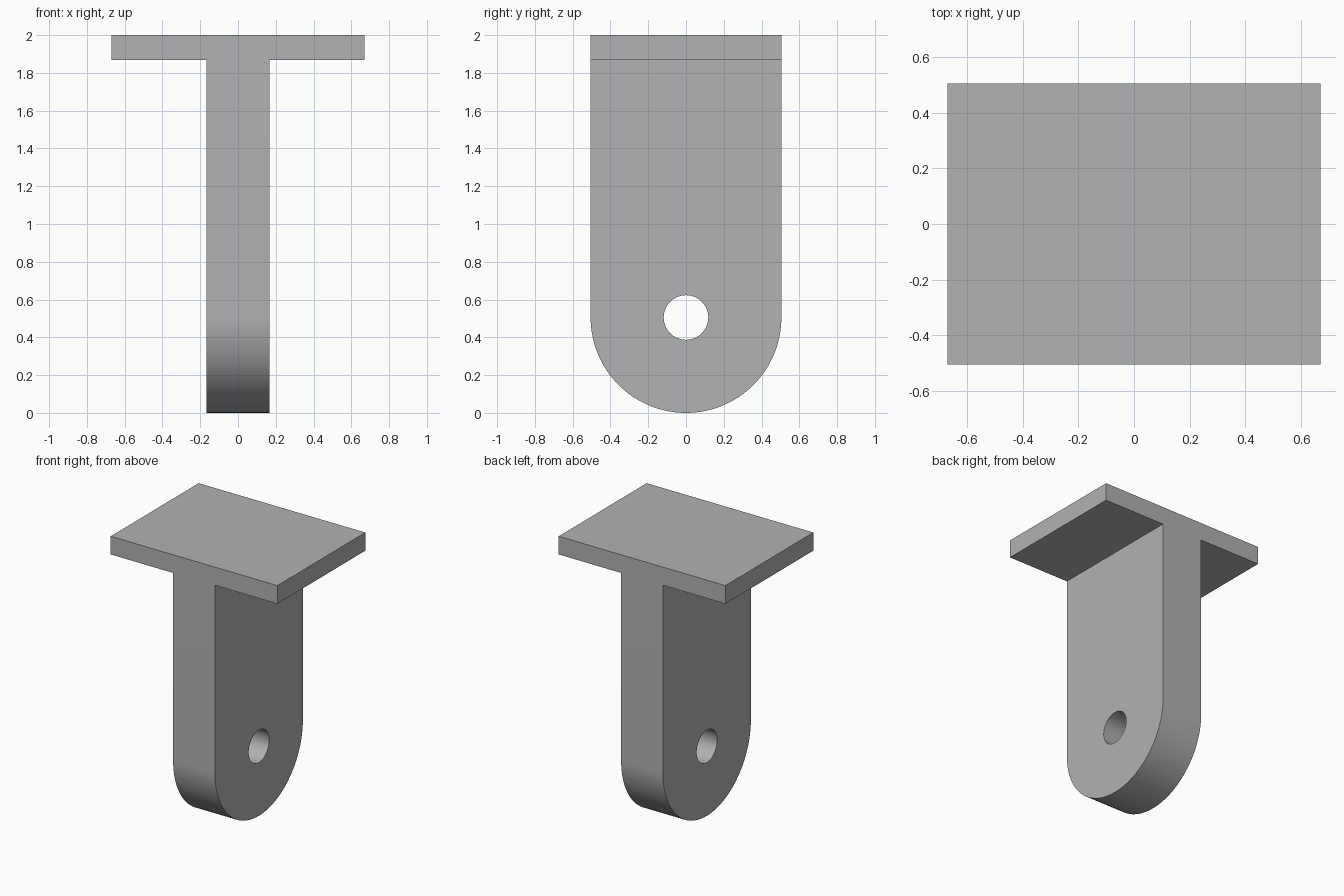
import bpy
import bmesh
import math
from mathutils import Matrix, Vector

if "Cube" in bpy.data.objects:
    bpy.data.objects.remove(bpy.data.objects["Cube"], do_unlink=True)

HALF_DEPTH = 0.505
PLATE_X, PLATE_Z = 0.67, 1.868
WEB_X, TOP = 0.168, 2.0
HOLE_R = 0.118

grey = bpy.data.materials.new("plain_grey")
grey.use_nodes = True
colour = (0.445, 0.445, 0.445, 1)
grey.diffuse_color = colour
grey.node_tree.nodes["Principled BSDF"].inputs["Base Color"].default_value = colour


def add_object(name, bm):
    bmesh.ops.recalc_face_normals(bm, faces=bm.faces)
    mesh = bpy.data.meshes.new(name)
    bm.to_mesh(mesh)
    bm.free()
    mesh.materials.append(grey)
    obj = bpy.data.objects.new(name, mesh)
    bpy.context.collection.objects.link(obj)
    return obj


# T-shaped profile, extruded from front to back
right = [(WEB_X, 0), (WEB_X, PLATE_Z), (PLATE_X, PLATE_Z), (PLATE_X, TOP)]
profile = right + [(-x, z) for x, z in reversed(right)]
bm = bmesh.new()
face = bm.faces.new([bm.verts.new((x, -HALF_DEPTH, z)) for x, z in profile])
ext = bmesh.ops.extrude_face_region(bm, geom=[face])
bmesh.ops.translate(bm, vec=Vector((0, 2 * HALF_DEPTH, 0)),
                    verts=[g for g in ext["geom"] if isinstance(g, bmesh.types.BMVert)])

# Fully rounded lower end of the web
bottom = [e for e in bm.edges
          if all(v.co.z < 0.01 for v in e.verts)
          and abs(e.verts[0].co.y - e.verts[1].co.y) < 0.01]
bmesh.ops.bevel(bm, geom=bottom, offset=HALF_DEPTH, offset_type='OFFSET',
                segments=32, profile=0.5, affect='EDGES', clamp_overlap=False)
bmesh.ops.remove_doubles(bm, verts=bm.verts, dist=0.0005)
bmesh.ops.dissolve_degenerate(bm, edges=bm.edges, dist=0.0005)
bracket = add_object("mounting_bracket", bm)

# Pin hole through the web
bm = bmesh.new()
bmesh.ops.create_cone(bm, cap_ends=True, segments=64, radius1=HOLE_R,
                      radius2=HOLE_R, depth=1,
                      matrix=Matrix.Translation((0, 0, HALF_DEPTH))
                      @ Matrix.Rotation(math.pi / 2, 4, 'Y'))
cutter = add_object("hole_cutter", bm)
hole = bracket.modifiers.new("pin_hole", 'BOOLEAN')
hole.operation = 'DIFFERENCE'
hole.solver = 'EXACT'
hole.object = cutter

bpy.ops.object.select_all(action='DESELECT')
bracket.select_set(True)
bpy.context.view_layer.objects.active = bracket
bpy.ops.object.modifier_apply(modifier=hole.name)
bpy.data.objects.remove(cutter, do_unlink=True)
bpy.ops.object.shade_smooth_by_angle(angle=math.radians(30))
